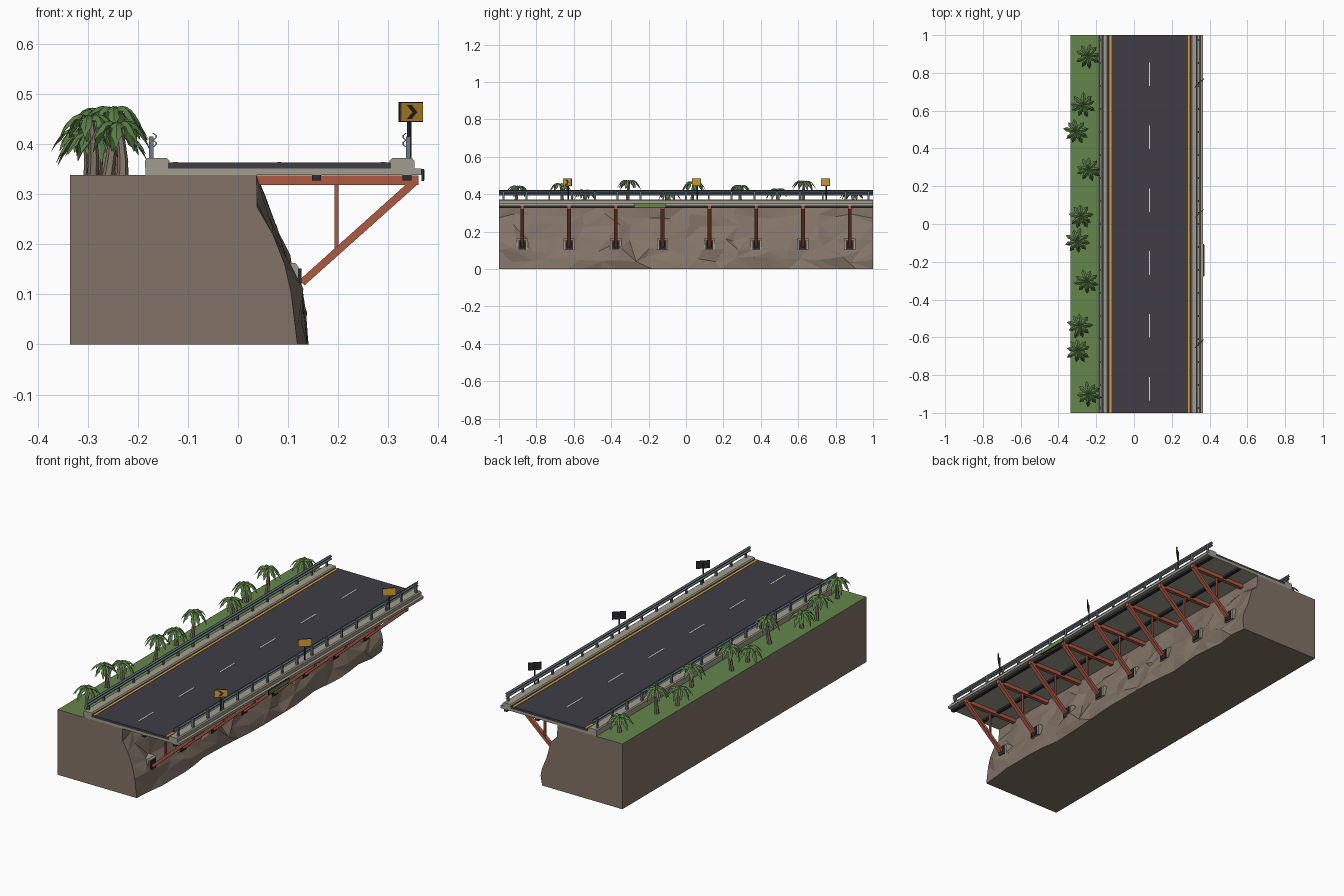
import bpy, bmesh, math, random
from mathutils import Vector

random.seed(7)
cube = bpy.data.objects.get("Cube")
if cube:
    bpy.data.objects.remove(cube, do_unlink=True)


def material(name, r, g, b):
    m = bpy.data.materials.new(name)
    m.use_nodes = True
    m.diffuse_color = (r, g, b, 1)
    m.node_tree.nodes["Principled BSDF"].inputs["Base Color"].default_value = (r, g, b, 1)
    return m


rock = material("rock brown", .225, .172, .135)
grass = material("grass green", .125, .24, .07)
concrete = material("concrete", .36, .335, .27)
asphalt = material("asphalt", .05, .047, .06)
cream = material("cream paint", .75, .71, .58)
yellow = material("yellow paint", .75, .38, .035)
steel = material("rail steel", .15, .2, .225)
rust = material("rust red", .42, .1, .055)
dark = material("dark metal", .022, .024, .028)
leaf = material("palm green", .1, .2, .06)


def finish(name, bm, *mats):
    bmesh.ops.recalc_face_normals(bm, faces=bm.faces)
    mesh = bpy.data.meshes.new(name)
    bm.to_mesh(mesh)
    bm.free()
    for m in mats:
        mesh.materials.append(m)
    obj = bpy.data.objects.new(name, mesh)
    bpy.context.collection.objects.link(obj)
    return obj


def add_prism(bm, profile, y0, y1):
    """Extrude an x-z outline from y0 to y1."""
    a = [bm.verts.new((x, y0, z)) for x, z in profile]
    b = [bm.verts.new((x, y1, z)) for x, z in profile]
    bm.faces.new(a)
    bm.faces.new(b[::-1])
    for i in range(len(a)):
        j = (i + 1) % len(a)
        bm.faces.new((a[i], b[i], b[j], a[j]))


def rect(x0, x1, z0, z1):
    return [(x0, z0), (x1, z0), (x1, z1), (x0, z1)]


def prisms(name, mat, profile, spans):
    bm = bmesh.new()
    for y0, y1 in spans:
        add_prism(bm, profile, y0, y1)
    return finish(name, bm, mat)


FULL = [(-1, 1)]
GROUND = .338

# Cliff block: jittered rock sections joined along the length, grass on top
bm = bmesh.new()
slope = [(.037, GROUND), (.043, .285), (.065, .235), (.092, .165), (.118, .1), (.125, .05), (.13, 0)]
sections = []
COUNT = 23
for i in range(COUNT):
    y = -1 + 2 * i / (COUNT - 1)
    ring = [(-.335, y, 0), (-.335, y, GROUND)]
    for k, (x, z) in enumerate(slope):
        inner = 0 < k < len(slope) - 1
        dx = random.uniform(-.013, .013) if k else 0
        dy = random.uniform(-.03, .03) if 0 < i < COUNT - 1 and inner else 0
        dz = random.uniform(-.016, .016) if inner else 0
        ring.append((x + dx, y + dy, z + dz))
    sections.append([bm.verts.new(p) for p in ring])
for a, b in zip(sections, sections[1:]):
    for i in range(len(a)):
        j = (i + 1) % len(a)
        quad = (a[i], b[i], b[j], a[j])
        if 1 < i < len(a) - 1:
            cut = random.choice((0, 1))
            q = quad[cut:] + quad[:cut]
            bm.faces.new(q[:3])
            bm.faces.new((q[0], q[2], q[3]))
        else:
            bm.faces.new(quad)
bm.faces.new(sections[0])
bm.faces.new(sections[-1][::-1])
bmesh.ops.recalc_face_normals(bm, faces=bm.faces)
for f in bm.faces:
    if all(v.co.z > GROUND - .001 for v in f.verts):
        f.material_index = 1
finish("cliff", bm, rock, grass)

# Road deck, surface and painted lines
prisms("deck_slab", concrete, rect(-.185, .366, GROUND, .351), FULL)
prisms("road_surface", asphalt, rect(-.14, .306, .351, .363), FULL)
for side, x in (("left", .29), ("right", -.125)):
    prisms(side + "_edge_line", yellow, rect(x - .005, x + .005, .363, .3645), FULL)
prisms("centre_dashes", cream, rect(.079, .086, .363, .3645),
       [(-.935 + .333 * i, -.81 + .333 * i) for i in range(6)])

# Curbs and guard rails, mirrored about the road centre
CENTRE = .083
post_spans = [(y - .005, y + .005) for y in [-.975 + 1.95 * i / 16 for i in range(17)]]
wave = [(0, -.014), (.006, -.009), (.006, -.005), (0, 0), (.006, .005), (.006, .009), (0, .014)]
for side, s in (("left", 1), ("right", -1)):
    def place(points):
        return [(CENTRE + s * x, z) for x, z in points]
    prisms(side + "_curb", concrete,
           place([(.22, .351), (.22, .367), (.225, .372), (.264, .372), (.269, .367), (.269, .351)]), FULL)
    prisms(side + "_rail_posts", steel, place(rect(.252, .261, .37, .415)), post_spans)
    front = [(.251 - dx, .408 + dz) for dx, dz in wave]
    back = [(x + .003, z) for x, z in reversed(front)]
    prisms(side + "_guard_rail", steel, place(front + back), FULL)

# Supporting frames under the overhang
frame_y = [-.875 + .25 * i for i in range(8)]


def spans(half):
    return [(y - half, y + half) for y in frame_y]


for name, x in (("inner_stringer", .157), ("outer_stringer", .337)):
    prisms(name, dark, rect(x - .009, x + .009, .327, GROUND), FULL)
prisms("cross_beams", rust, rect(.03, .36, .318, .3375), spans(.01))
prisms("vertical_struts", rust, rect(.193, .201, .19, .32), spans(.005))
prisms("diagonal_struts", rust, [(.122, .128), (.133, .118), (.358, .319), (.335, .319)], spans(.01))
prisms("footings", concrete, [(.06, .105), (.121, .105), (.121, .155), (.114, .163), (.06, .163)], spans(.03))
prisms("anchor_plates", dark, rect(.121, .127, .105, .152), spans(.02))

# Plate on the deck edge
prisms("edge_sign_back", dark, rect(.366, .371, .326, .35), [(-.278, -.107)])
prisms("edge_sign_face", grass, rect(.371, .3725, .328, .348), [(-.275, -.11)])

# Roadside warning signs turned towards the bend
for n, y in enumerate((-.63, .06, .75), 1):
    parts = [
        prisms(f"sign_pole_{n}", dark, rect(-.003, .003, .36, .47), [(-.003, .003)]),
        prisms(f"sign_back_{n}", dark, rect(-.033, .033, .444, .484), [(-.006, -.003)]),
        prisms(f"sign_face_{n}", yellow, rect(-.031, .031, .446, .482), [(-.008, -.006)]),
    ]
    if n == 1:
        arrow = [(-.014, .478), (-.002, .478), (.014, .464), (-.002, .45), (-.014, .45), (.002, .464)]
        parts.append(prisms("sign_chevron", dark, arrow, [(-.009, -.008)]))
    for p in parts:
        p.location = (.342, y, 0)
        p.rotation_euler.z = math.pi / 4


# Palms: leaning tapered trunk and drooping serrated fronds
def palm(n, x, y, top):
    crown = Vector((x, y, top - .014))
    base = Vector((x + random.uniform(-.012, .012), y + random.uniform(-.012, .012), GROUND - .002))
    bm = bmesh.new()
    rings = []
    for k in range(4):
        t = k / 3
        c = base.lerp(crown, t) + Vector((.004 * math.sin(math.pi * t), 0, 0))
        r = .012 - .005 * t
        rings.append([bm.verts.new(c + Vector((r * math.cos(a), r * math.sin(a), 0)))
                      for a in [math.tau * i / 6 for i in range(6)]])
    for a, b in zip(rings, rings[1:]):
        for i in range(6):
            bm.faces.new((a[i], a[i - 1], b[i - 1], b[i]))
    bm.faces.new(rings[0])
    bm.faces.new(rings[-1])
    finish(f"palm_trunk_{n}", bm, rock)

    bm = bmesh.new()
    widths = (.003, .011, .008, .014, .009, .012, .006, .001)
    turn = random.uniform(0, 1)
    for i in range(9):
        a = turn + math.tau * i / 9 + random.uniform(-.12, .12)
        out = Vector((math.cos(a), math.sin(a), 0))
        side = Vector((-out.y, out.x, 0))
        length = random.uniform(.06, .07)
        droop = random.uniform(.06, .085)
        rows = []
        for k, w in enumerate(widths):
            t = k / (len(widths) - 1)
            c = crown + out * length * t ** .9
            c.z += .055 * t - (droop + .025) * t * t
            c.z = max(c.z, GROUND + .004)
            drop = Vector((0, 0, -.6 * w))
            rows.append([bm.verts.new(p) for p in (c - side * w + drop, c, c + side * w + drop)])
        for p, q in zip(rows, rows[1:]):
            for j in (0, 1):
                bm.faces.new((p[j], p[j + 1], q[j + 1], q[j]))
    finish(f"palm_fronds_{n}", bm, leaf)


palms = [(-.245, .89, .425), (-.27, .63, .478), (-.307, .49, .437), (-.24, .29, .455), (-.28, .04, .475),
         (-.3, -.09, .425), (-.25, -.305, .482), (-.287, -.54, .43), (-.295, -.67, .465), (-.24, -.9, .452)]
for n, spot in enumerate(palms, 1):
    palm(n, *spot)
